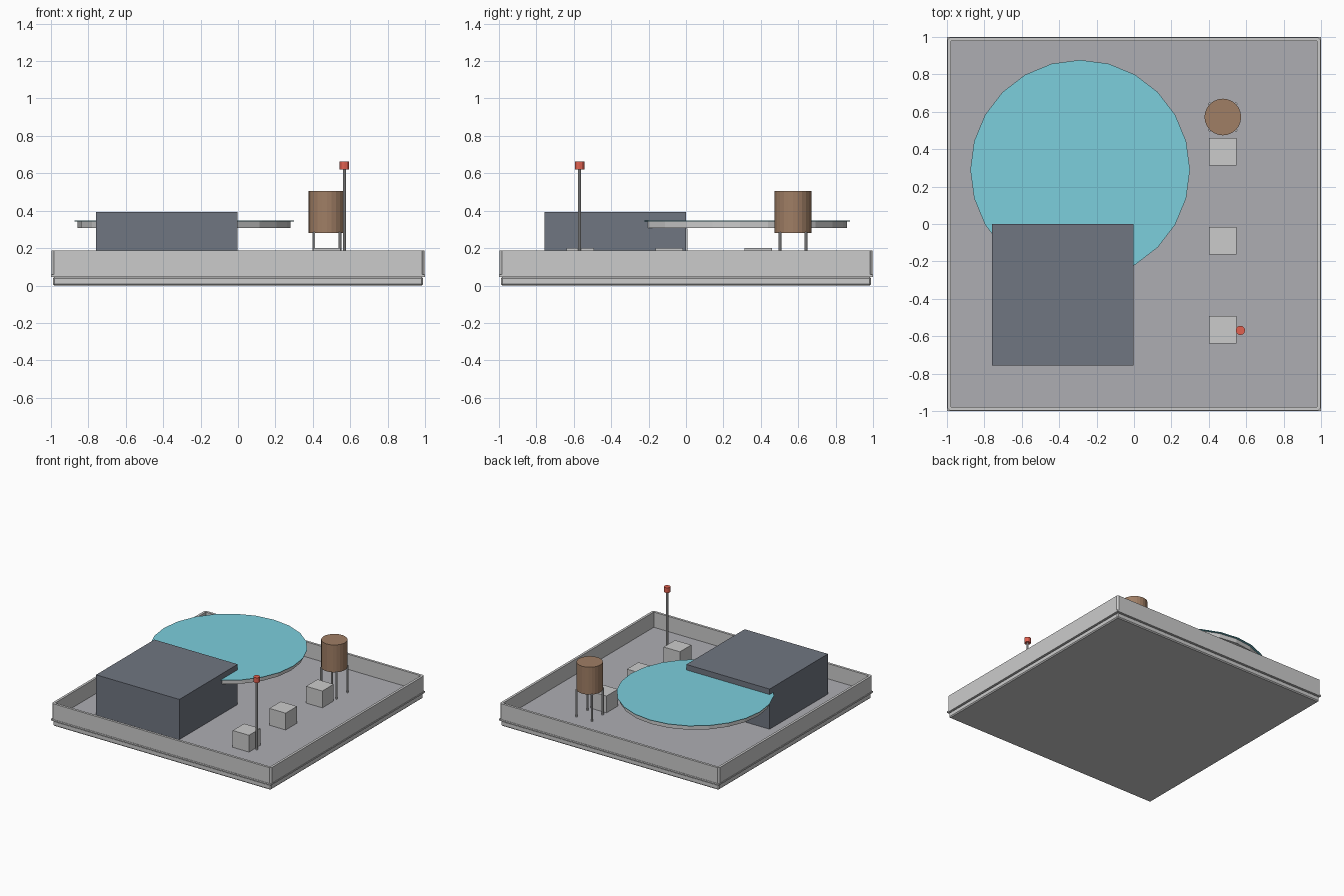
import bpy, bmesh

if "Cube" in bpy.data.objects:
    bpy.data.objects.remove(bpy.data.objects["Cube"])


def mat(name, r, g, b):
    m = bpy.data.materials.new(name)
    m.diffuse_color = (r, g, b, 1)
    m.use_nodes = True
    m.node_tree.nodes["Principled BSDF"].inputs["Base Color"].default_value = m.diffuse_color
    return m


BLUE = mat("pad_blue", 0.20, 0.62, 0.72)
SLATE = mat("slate", 0.16, 0.18, 0.22)
BROWN = mat("wood_brown", 0.35, 0.21, 0.13)
RED = mat("lamp_red", 0.75, 0.12, 0.08)
FLOOR = mat("floor_grey", 0.42, 0.42, 0.45)


def make(name, bm, *materials):
    me = bpy.data.meshes.new(name)
    bmesh.ops.recalc_face_normals(bm, faces=bm.faces)
    bm.to_mesh(me)
    bm.free()
    for m in materials:
        if m:
            me.materials.append(m)
    ob = bpy.data.objects.new(name, me)
    bpy.context.collection.objects.link(ob)
    return ob


def cube_bm(lo, hi):
    bm = bmesh.new()
    bmesh.ops.create_cube(bm, size=1)
    for v in bm.verts:
        v.co = [(a + b) / 2 + c * (b - a) for a, b, c in zip(lo, hi, v.co)]
    return bm


def box(name, lo, hi, m=None, bevel=0):
    bm = cube_bm(lo, hi)
    if bevel:
        bmesh.ops.bevel(bm, geom=bm.edges[:], offset=bevel, segments=1, affect='EDGES')
    return make(name, bm, m)


def cylinder(name, x, y, z0, z1, r, sides, m=None):
    bm = bmesh.new()
    bmesh.ops.create_cone(bm, cap_ends=True, segments=sides, radius1=r, radius2=r, depth=z1 - z0)
    bmesh.ops.translate(bm, verts=bm.verts, vec=(x, y, (z0 + z1) / 2))
    return make(name, bm, m)


# Base slab and thin projecting ledge
box("base_slab", (-0.99, -0.99, 0), (0.99, 0.99, 0.046), bevel=0.008)
box("ledge", (-1, -1, 0.046), (1, 1, 0.058))

# Parapet tray: walls around a sunken roof floor, chamfered outer corners
bm = cube_bm((-0.997, -0.997, 0.058), (0.997, 0.997, 0.187))
corners = [e for e in bm.edges if abs(e.verts[0].co.z - e.verts[1].co.z) > 0.1]
top = max(bm.faces, key=lambda f: f.calc_center_median().z)
bmesh.ops.inset_individual(bm, faces=[top], thickness=0.028)
floor = bmesh.ops.extrude_discrete_faces(bm, faces=[top])["faces"][0]
for v in floor.verts:
    v.co.z = 0.062
floor.material_index = 1
bmesh.ops.bevel(bm, geom=corners, offset=0.012, segments=1, affect='EDGES')
make("parapet", bm, mat("wall_grey", 0.6, 0.6, 0.6), FLOOR)

# Stair house with a panel on its back, under the pad
box("stair_house", (-0.76, -0.757, 0.06), (-0.003, 0, 0.392), SLATE)
box("back_panel", (-0.45, -0.01, 0.06), (-0.31, 0.008, 0.305))

# Landing pad: grey body with a wider coloured top
cylinder("pad_body", -0.288, 0.29, 0.307, 0.343, 0.57, 24)
cylinder("pad_top", -0.288, 0.29, 0.343, 0.347, 0.587, 24, BLUE)

# Water tank on four legs
TX, TY = 0.475, 0.572
cylinder("water_tank", TX, TY, 0.28, 0.505, 0.098, 24, BROWN)
for sx in (-1, 1):
    for sy in (-1, 1):
        cylinder("tank_leg", TX + sx * 0.07, TY + sy * 0.07, 0.06, 0.285, 0.008, 8)

# Row of roof vents
for y in (0.386, -0.09, -0.566):
    box("roof_vent", (0.4, y - 0.074, 0.06), (0.548, y + 0.074, 0.2))

# Beacon mast
cylinder("mast", 0.569, -0.569, 0.06, 0.625, 0.008, 8)
cylinder("beacon_lamp", 0.569, -0.569, 0.62, 0.662, 0.025, 12, RED)
